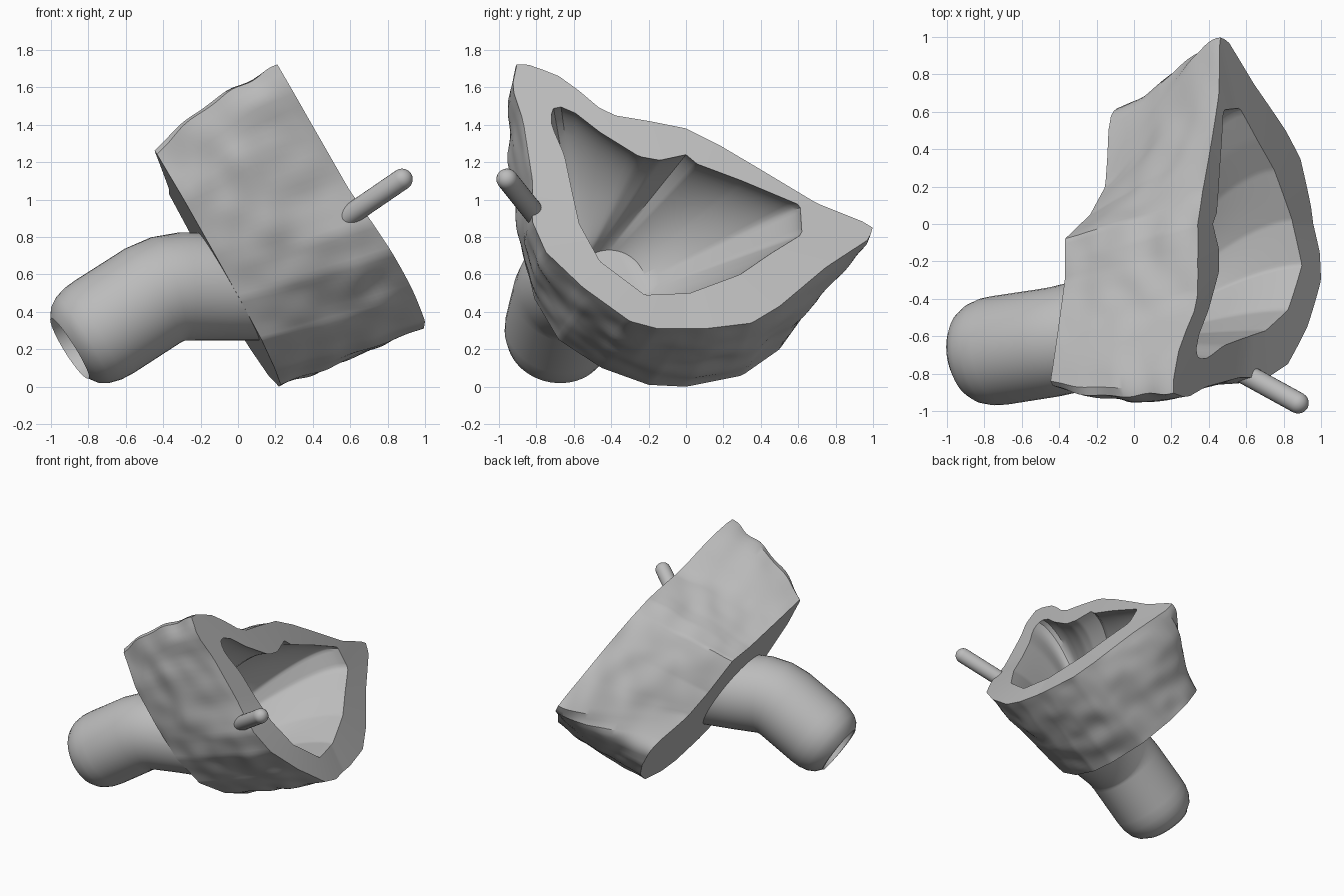
import bpy, bmesh, math
from mathutils import Vector, noise

cube = bpy.data.objects.get("Cube")
if cube:
    bpy.data.objects.remove(cube)

grey = bpy.data.materials.new("plain grey")
grey.use_nodes = True
COLOUR = (0.5, 0.5, 0.5, 1)
grey.diffuse_color = COLOUR
grey.node_tree.nodes["Principled BSDF"].inputs["Base Color"].default_value = COLOUR

SIDES = 180
TAU = math.tau


def polar(points, centre):
    """Outline points at evenly spaced angles around a centre."""
    pol = sorted((math.atan2(z - centre[1], y - centre[0]) % TAU,
                  math.hypot(y - centre[0], z - centre[1])) for y, z in points)
    pol = [(pol[-1][0] - TAU, pol[-1][1])] + pol + [(pol[0][0] + TAU, pol[0][1])]
    out = []
    for i in range(SIDES):
        a = TAU * i / SIDES
        for (a0, r0), (a1, r1) in zip(pol, pol[1:]):
            if a0 <= a <= a1:
                # straight chord between the two outline points
                s = r0 * math.sin(a - a0) + r1 * math.sin(a1 - a)
                r = r0 * r1 * math.sin(a1 - a0) / max(s, 1e-6)
                out.append((centre[0] + r * math.cos(a), centre[1] + r * math.sin(a)))
                break
    return out


def slab_point(y, z, t):
    """Point on the tilted slab: t = 0 on the back face, 1 on the open face."""
    front = 0.985 - 0.11 * y - 0.05 * y * y + 0.13 * max(0, -y) * max(0, 1.05 - z)
    back = 0.19 - 0.065 * y
    return Vector(((back + (front - back) * t - 0.5 * z) / 0.866, y, z))


def lerp(a, b, t):
    return a + (b - a) * t


def bridge(bm, a, b):
    n = len(a)
    for i in range(n):
        bm.faces.new((a[i], a[(i + 1) % n], b[(i + 1) % n], b[i]))


def finish(bm, name, angle):
    bmesh.ops.recalc_face_normals(bm, faces=bm.faces)
    mesh = bpy.data.meshes.new(name)
    bm.to_mesh(mesh)
    bm.free()
    obj = bpy.data.objects.new(name, mesh)
    mesh.materials.append(grey)
    bpy.context.collection.objects.link(obj)
    bpy.ops.object.select_all(action="DESELECT")
    obj.select_set(True)
    bpy.context.view_layer.objects.active = obj
    bpy.ops.object.shade_smooth_by_angle(angle=math.radians(angle))


def sweep(name, path, radii, sides, closed_ends, angle):
    """Round tube along a path; open tubes are trimmed just inside the body."""
    pts = [Vector(p) for p in path]
    bm = bmesh.new()
    rings = []
    for i, p in enumerate(pts):
        d = (pts[min(i + 1, len(pts) - 1)] - pts[max(i - 1, 0)]).normalized()
        u = d.cross(Vector((0, 1, 0))).normalized()
        v = d.cross(u)
        rings.append([bm.verts.new(p + radii[i] * (u * math.cos(TAU * k / sides)
                      + v * math.sin(TAU * k / sides))) for k in range(sides)])
    for a, b in zip(rings, rings[1:]):
        bridge(bm, a, b)
    if closed_ends:
        bm.faces.new(rings[0])
        bm.faces.new(rings[-1])
    else:
        bmesh.ops.bisect_plane(bm, geom=bm.verts[:] + bm.edges[:] + bm.faces[:],
                               plane_co=slab_point(-.5, .55, .03),
                               plane_no=(.866, .065, .5), clear_outer=True)
    finish(bm, name, angle)


# Outlines in (y, z): open rim, back face and mouth of the cavity
rim = [(-.9, 1.74), (-.78, 1.7), (-.63, 1.64), (-.5, 1.51), (-.38, 1.45), (-.2, 1.42),
       (0, 1.38), (.18, 1.29), (.4, 1.16), (.7, .98), (1, .86), (.98, .79), (.75, .64),
       (.5, .43), (.35, .34), (.1, .31), (-.15, .31), (-.3, .35), (-.55, .53),
       (-.75, .72), (-.82, .88), (-.82, 1.1), (-.87, 1.42), (-.93, 1.6)]
back = [(-.86, 1.27), (-.6, 1.17), (-.3, 1.06), (-.08, 1.03), (.05, .78), (.2, .62),
        (.4, .57), (.56, .54), (.62, .47), (.6, .34), (.5, .2), (.3, .06), (0, 0),
        (-.2, .01), (-.45, .1), (-.68, .25), (-.81, .47), (-.87, .72), (-.91, 1.0)]
mouth = [(-.72, 1.485), (-.64, 1.5), (-.46, 1.36), (-.25, 1.23), (-.14, 1.21), (0, 1.24),
         (.06, 1.19), (.3, 1.1), (.61, .97), (.62, .815), (.45, .71), (.29, .6),
         (.02, .5), (-.22, .49), (-.46, .67), (-.57, .87), (-.61, 1.05), (-.65, 1.24),
         (-.72, 1.4)]
MID = (0, .85)
rim_loop, mouth_loop = polar(rim, MID), polar(mouth, MID)
back_loop = polar(back, (-.2, .6))

# Hollow body: rippled outer wall, flat rim, bowl-shaped cavity
bm = bmesh.new()
rings = []
STEPS = 26
for s in range(STEPS + 1):
    t = s / STEPS
    fade = math.sin(math.pi * t)
    cy, cz = lerp(-.2, 0, t), lerp(.6, .85, t)
    ring = []
    for i, ((y0, z0), (y1, z1)) in enumerate(zip(back_loop, rim_loop)):
        a = TAU * i / SIDES
        y, z = lerp(y0, y1, t), lerp(z0, z1, t)
        ripple = noise.noise(slab_point(y, z, t) * 5.5)
        far_side = .13 * t * max(0, math.cos(a)) ** 8
        near_side = .05 * max(0, math.cos(a - math.radians(158))) ** 8
        swell = 1 + fade * (.02 + far_side + near_side) + .04 * fade ** .5 * ripple
        y, z = cy + (y - cy) * swell, max(cz + (z - cz) * swell, 0.0)
        ring.append(bm.verts.new(slab_point(y, z, t)))
    rings.append(ring)
bm.faces.new(rings[0])
DEPTH = 18
for s in range(DEPTH + 1):
    t = s / DEPTH
    ring = []
    # the bowl narrows to a round opening over the pipe
    for i, (y, z) in enumerate(mouth_loop):
        a = TAU * i / SIDES
        k = t ** 1.5
        ring.append(bm.verts.new(slab_point(lerp(y, -.41 + .2 * math.cos(a), k),
                                            lerp(z, .53 + .2 * math.sin(a), k),
                                            lerp(1, .1, t))))
    rings.append(ring)
bm.faces.new(rings[-1])
for a, b in zip(rings, rings[1:]):
    bridge(bm, a, b)
finish(bm, "hollow_body", 35)

# Bent pipe with rounded shoulder and open end, bore turned back inside
outer = [(.3, -.44, .535), (-.1, -.54, .535), (-.3, -.6, .535), (-.38, -.62, .52),
         (-.455, -.635, .487), (-.715, -.675, .32), (-.775, -.683, .283),
         (-.83, -.69, .249), (-.87, -.695, .224), (-.9, -.70, .205)]
radii = [.287, .288, .29, .291, .292, .293, .288, .27, .24, .19]
sweep("bent_pipe", outer, radii, 48, False, 45)
bore = [outer[-1], (-.85, -.69, .236), (-.715, -.675, .32), (-.44, -.63, .48), (-.1, -.54, .535)]
sweep("pipe_bore", bore, [.19, .185, .18, .18, .18], 48, False, 45)

# Small peg with a domed tip
base, tip = Vector((.565, -.785, .895)), Vector((.92, -.98, 1.138))
axis = (tip - base).normalized()
R = .057
dome = [math.pi / 2 * k / 6 for k in range(7)]
path = [base - axis * R * math.cos(a) * .5 for a in dome]
rad = [R * max(math.sin(a), .05) for a in dome]
path += [tip + axis * R * (math.sin(a) - 1) for a in dome]
rad += [R * max(math.cos(a), .05) for a in dome]
sweep("peg", path, rad, 24, True, 50)
